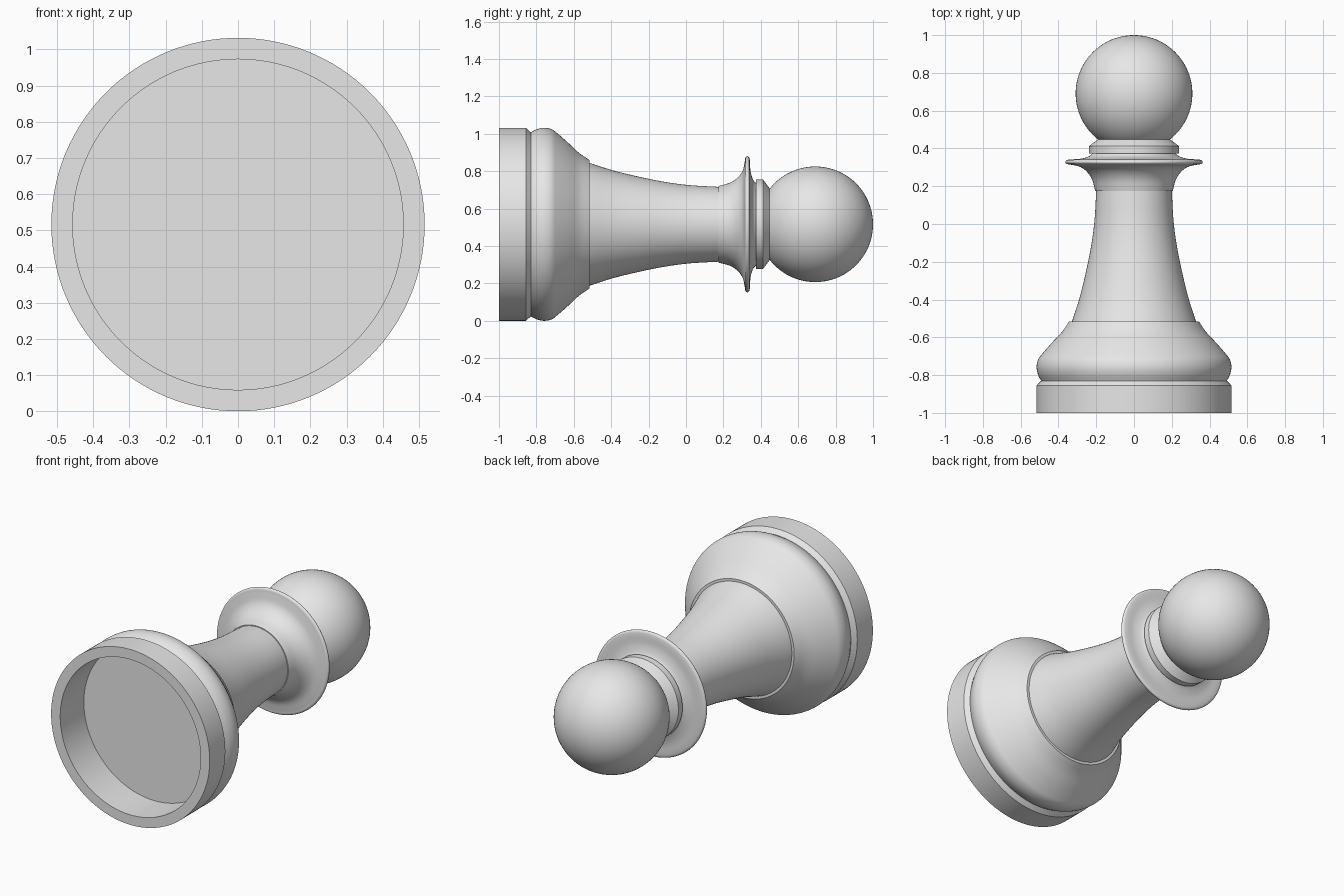
import bpy
import bmesh
import math
from mathutils import Vector

if "Cube" in bpy.data.objects:
    bpy.data.objects.remove(bpy.data.objects["Cube"], do_unlink=True)

SEGMENTS = 128
AXIS_HEIGHT = 0.516  # the piece lies on its side, resting on its base rim

grey = bpy.data.materials.new("plain grey")
grey.use_nodes = True
grey.diffuse_color = (0.8, 0.8, 0.8, 1)
grey.node_tree.nodes["Principled BSDF"].inputs["Base Color"].default_value = grey.diffuse_color


def smooth_path(points, steps=6):
    """Catmull-Rom curve through (radius, y) points."""
    pts = [Vector(p) for p in points]
    pts = [2 * pts[0] - pts[1]] + pts + [2 * pts[-1] - pts[-2]]
    path = []
    for a, b, c, d in zip(pts, pts[1:], pts[2:], pts[3:]):
        for i in range(steps):
            t = i / steps
            path.append(0.5 * (2 * b + (c - a) * t + (2 * a - 5 * b + 4 * c - d) * t ** 2
                               + (3 * b - a - 3 * c + d) * t ** 3))
    return path + [pts[-2]]


def finish(obj):
    obj.data.materials.append(grey)
    bpy.ops.object.select_all(action="DESELECT")
    obj.select_set(True)
    bpy.context.view_layer.objects.active = obj
    bpy.ops.object.shade_smooth_by_angle(angle=math.radians(30))


def lathe(name, profile):
    """Spin a (radius, y) profile around the long axis."""
    bm = bmesh.new()
    verts = [bm.verts.new((r, y, 0)) for r, y in profile]
    edges = [bm.edges.new(pair) for pair in zip(verts, verts[1:])]
    bmesh.ops.spin(bm, geom=verts + edges, cent=(0, 0, 0), axis=(0, 1, 0),
                   angle=math.tau, steps=SEGMENTS)
    bmesh.ops.remove_doubles(bm, verts=bm.verts, dist=0.0001)
    bmesh.ops.recalc_face_normals(bm, faces=bm.faces)
    mesh = bpy.data.meshes.new(name)
    bm.to_mesh(mesh)
    bm.free()
    obj = bpy.data.objects.new(name, mesh)
    obj.location.z = AXIS_HEIGHT
    bpy.context.collection.objects.link(obj)
    finish(obj)


# Hollow base with its chamfered rim and the rounded moulding above it
moulding = smooth_path([(0.492, -0.83), (0.509, -0.795), (0.516, -0.757), (0.508, -0.718),
                        (0.484, -0.685), (0.436, -0.63), (0.382, -0.572), (0.343, -0.515)])
lathe("base", [(0, -0.78), (0.457, -0.78), (0.457, -1), (0.516, -1), (0.516, -0.855),
               (0.492, -0.83)] + moulding[1:] + [(0, -0.515)])

# Tapered body
body = smooth_path([(0.328, -0.515), (0.288, -0.39), (0.253, -0.246), (0.226, -0.11),
                    (0.209, 0.02), (0.2, 0.175)])
lathe("body", [(0, -0.515)] + body + [(0, 0.175)])

# Flared collar with a thin rounded lip
flare = smooth_path([(0.205, 0.175), (0.222, 0.235), (0.25, 0.277), (0.287, 0.303),
                     (0.335, 0.314), (0.357, 0.318), (0.364, 0.328), (0.357, 0.338),
                     (0.335, 0.342), (0.285, 0.345), (0.24, 0.358), (0.217, 0.378)])
lathe("collar", [(0, 0.175)] + flare + [(0, 0.378)])

# Neck ring, bevelled toward the head
lathe("neck_ring", [(0, 0.374), (0.239, 0.374), (0.239, 0.412), (0.192, 0.447), (0, 0.447)])

# Ball head
bpy.ops.mesh.primitive_uv_sphere_add(segments=96, ring_count=48, radius=0.309,
                                     location=(0, 0.691, AXIS_HEIGHT),
                                     rotation=(math.pi / 2, 0, 0))
head = bpy.context.object
head.name = "head"
finish(head)
